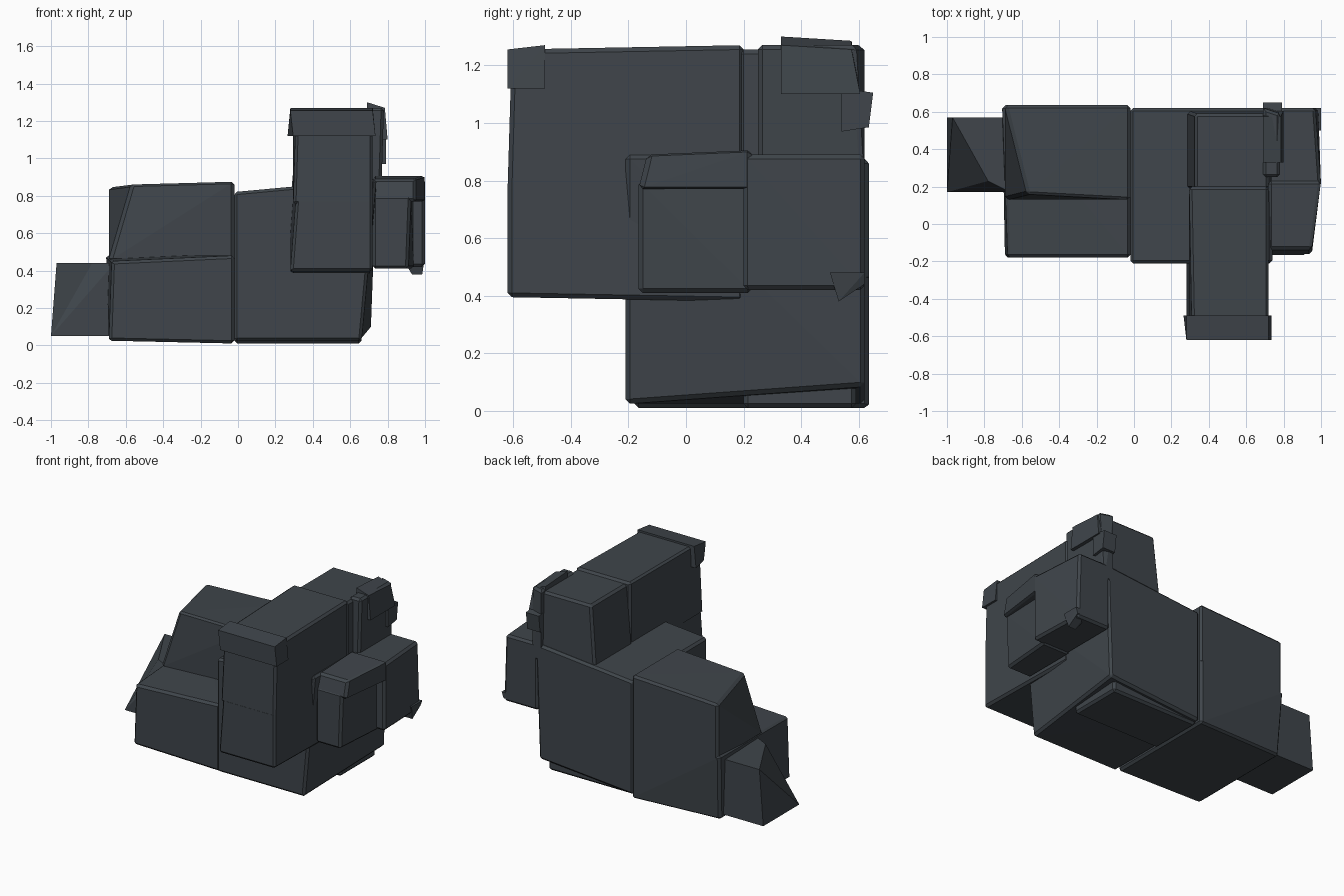
import bpy, bmesh
from mathutils import Vector

cube = bpy.data.objects.get("Cube")
if cube:
    bpy.data.objects.remove(cube, do_unlink=True)

slate = bpy.data.materials.new("dark_slate")
slate.use_nodes = True
slate_colour = (0.05, 0.06, 0.07, 1)
slate.diffuse_color = slate_colour
slate.node_tree.nodes["Principled BSDF"].inputs["Base Color"].default_value = slate_colour

# Planes shared by neighbouring parts
body_left, body_seam, body_right = -0.69, -0.02, 0.74
arm_left, arm_right = 0.28, 0.72
arm_front, body_front, middle, back = -0.62, -0.18, 0.2, 0.62
ground, arm_base, step_top, shoulder, body_top, arm_top = 0.01, 0.38, 0.48, 0.77, 0.89, 1.27
chip, nick = 0.03, 0.015


def block(name, x, y, z, bevel=0.0, **pulls):
    """Rough-hewn box. A pull such as lfu_x moves the left, front, upper
    corner inward along x; a dash in the corner name matches both sides."""
    limits = (x, y, z)
    bm = bmesh.new()
    for a in "lr":
        for b in "fb":
            for c in "du":
                corner = a + b + c
                ends = ["rbu".find(letter) >= False for letter in corner]
                point = Vector([pair[end] for pair, end in zip(limits, ends)])
                for rule, amount in pulls.items():
                    pattern, axis = rule.rsplit("_", maxsplit=True)
                    if all(p in ("o", q) for p, q in zip(pattern, corner)):
                        axis_index = "xyz".index(axis)
                        point[axis_index] += -amount if ends[axis_index] else amount
                bm.verts.new(point)
    bmesh.ops.convex_hull(bm, input=bm.verts[:])
    bmesh.ops.dissolve_limit(bm, angle_limit=nick, verts=bm.verts[:], edges=bm.edges[:])
    bmesh.ops.recalc_face_normals(bm, faces=bm.faces[:])
    mesh = bpy.data.meshes.new(name)
    bm.to_mesh(mesh)
    bm.free()
    mesh.materials.append(slate)
    part = bpy.data.objects.new(name, mesh)
    bpy.context.collection.objects.link(part)
    if bevel:
        chipped_edges = part.modifiers.new("chipped_edges", 'BEVEL')
        chipped_edges.width = bevel
        chipped_edges.segments = True


# Wedge at the far end; its upper front corner is cut away
block("end_wedge", (-1, body_left + chip), (middle - chip, back - 0.05), (0.05, 0.44),
      lfu_x=0.22, lfu_y=0.06, lbu_x=chip)

# Stepped pair of blocks beside the wedge
block("lower_step", (body_left - nick, body_seam), (body_front, back + nick), (ground, step_top), nick,
      lfu_x=chip, lfu_z=chip, lod_x=nick, lod_z=nick, lbd_y=chip)
block("upper_step", (body_left, body_seam), (0.13, back + nick), (step_top - chip, body_top - nick), nick,
      lfu_x=0.12, lfu_y=chip, lfu_z=nick, lbu_z=chip)

# Main body, lower towards the steps and cut under the far right edge
block("main_body", (body_seam, body_right), (body_front - chip, back), (ground + nick, body_top), nick,
      lou_z=0.07, rfd_x=0.08, rbd_x=chip, rbd_z=0.06)
block("body_underside", (body_seam, body_right - 0.08), (middle, back - chip), (ground, middle), nick)

# Overhanging arm with a capped front
block("arm_lower", (arm_left, arm_right), (arm_front, middle), (arm_base, shoulder + nick), nick,
      ofd_z=nick, lfu_x=chip)
block("arm_upper", (arm_left + nick, arm_right), (arm_front, middle), (shoulder - nick, arm_top), nick,
      ofu_y=nick, ofu_z=nick, lfu_x=nick)
block("arm_cap", (arm_left - nick, arm_right + nick), (arm_front - chip, arm_front + 0.13), (1.12, arm_top),
      ofu_y=chip, ofu_z=nick, ofd_y=chip, oou_x=nick, lfd_x=chip)

# Tower behind the arm, with broken pieces on its outer corner
block("rear_tower", (arm_left, arm_right), (middle - nick, back - nick), (shoulder, arm_top - nick), nick,
      lou_x=chip + nick, obu_y=nick)
block("tower_side", (arm_right - chip, 0.78), (0.25, back), (shoulder, arm_top), nick,
      rod_x=nick, rbu_y=chip)
block("tower_crest", (arm_right - chip, 0.8), (0.33, back - nick), (1.1, arm_top + chip),
      rou_x=nick, rou_z=chip, obu_y=chip, obu_z=nick)
block("tower_chip", (arm_right - chip, 0.79), (0.54, back + chip), (0.97, 1.12),
      obd_y=nick, obd_z=nick, obu_z=nick)

# Side pod: full-depth rear, lipped front over a recessed panel
block("pod_rear", (arm_right, 1), (middle, back), (0.42, body_top), nick,
      rbu_x=chip, rbd_x=nick)
block("pod_lip", (arm_right, 1), (body_front + nick, middle + chip), (shoulder, body_top + nick), nick,
      rfu_x=0.05, rfd_x=0.05, ofu_y=chip, ofu_z=nick)
block("pod_panel", (arm_right, 0.94), (body_front + nick, middle + chip), (0.41, shoulder + chip), nick,
      rfd_x=chip, rfu_x=nick)
block("pod_chip", (0.87, 1), (back - 0.12, back), (arm_base, step_top),
      ofd_y=chip, lod_x=0.06, obd_z=0.06, rod_x=nick)
